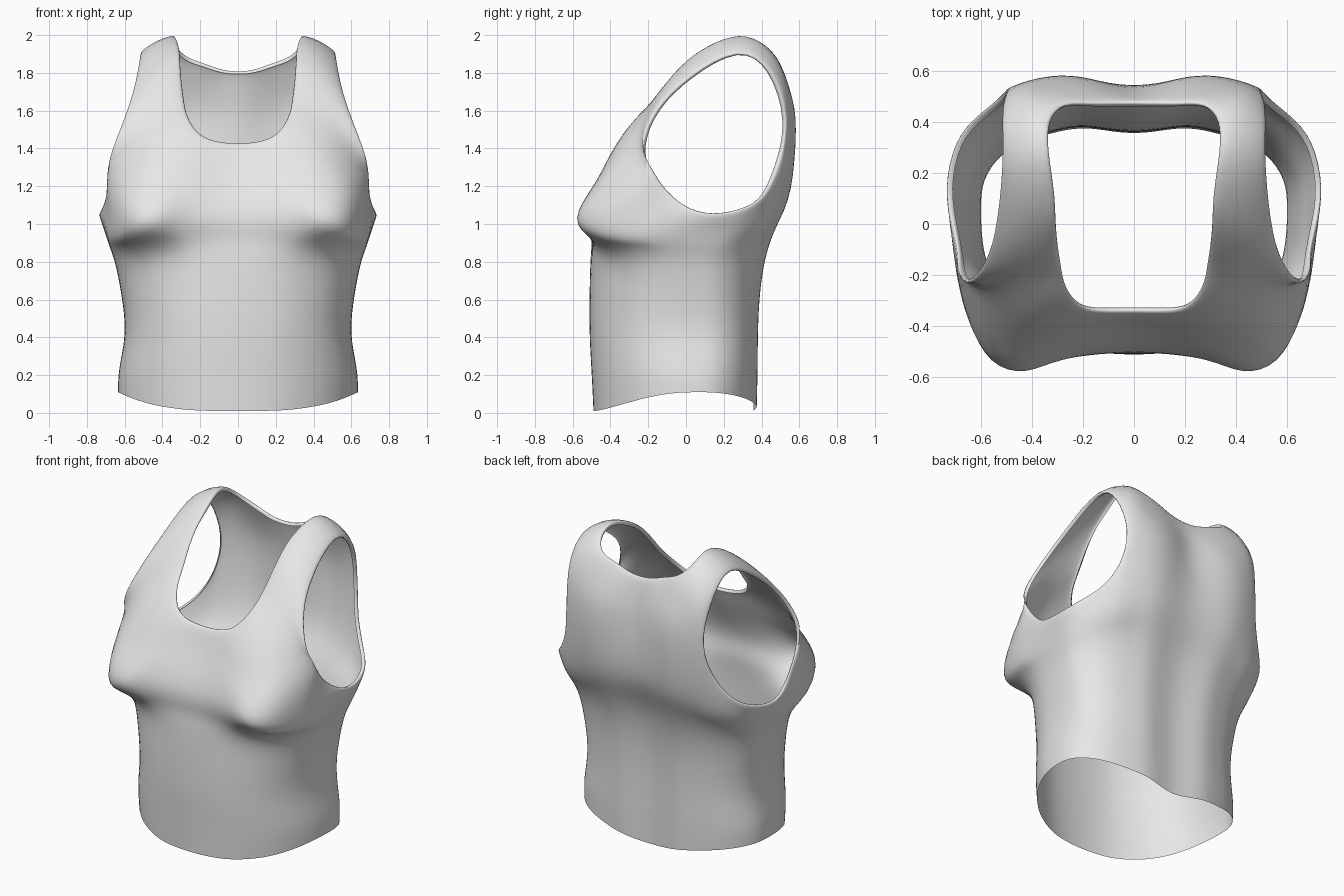
import bpy, bmesh, math
from mathutils import Vector

cube = bpy.data.objects.get("Cube")
if cube:
    bpy.data.objects.remove(cube)

# Left half of the yoke, from front centre over the shoulder to back centre
neckline = [(0, -.35, 1.42), (.11, -.35, 1.43), (.21, -.335, 1.47), (.28, -.265, 1.56),
            (.305, -.18, 1.65), (.315, -.1, 1.75), (.32, 0, 1.86), (.325, .12, 1.94),
            (.345, .28, 1.995), (.34, .41, 1.95), (.28, .48, 1.88), (.18, .485, 1.84),
            (.09, .485, 1.81), (0, .485, 1.8)]
strap_middle = [(0, -.395, 1.31), (.15, -.405, 1.32), (.28, -.415, 1.34), (.41, -.37, 1.4),
                (.5, -.295, 1.46), (.48, -.2, 1.6), (.445, -.1, 1.74), (.42, .06, 1.89),
                (.43, .28, 1.97), (.42, .46, 1.89), (.39, .535, 1.75), (.25, .55, 1.7),
                (.13, .535, 1.68), (0, .515, 1.67)]
yoke_edge = [(0, -.445, 1.2), (.2, -.47, 1.2), (.38, -.49, 1.2), (.56, -.43, 1.22),
             (.68, -.205, 1.28), (.645, -.235, 1.43), (.575, -.155, 1.62), (.53, .02, 1.79),
             (.51, .27, 1.915), (.51, .45, 1.81), (.485, .535, 1.55), (.33, .58, 1.5),
             (.17, .57, 1.5), (0, .535, 1.5)]
# Lower rim of the armhole, front to back
underarm = [(.695, -.13, 1.17), (.715, -.02, 1.085), (.735, .14, 1.045),
            (.695, .32, 1.08), (.61, .425, 1.16), (.525, .495, 1.32)]
FRONT_CORNER, BACK_CORNER = 4, 10
angles = [0, 12, 25, 42, 58, 70, 81, 94, 108, 122, 134, 144, 156, 168, 180]

# Torso sections: front, side and back height, half width,
# front y, back y, front squareness, back squareness, bust
sections = [(1.05, .96, 1.2, .705, -.5, .565, 3.4, 2.8, .14),
            (.93, .88, 1, .68, -.5, .49, 2.9, 2.7, .065),
            (.82, .79, .82, .65, -.505, .43, 2.4, 2.6, 0),
            (.64, .62, .62, .617, -.51, .4, 2.3, 2.6, 0),
            (.42, .42, .42, .6, -.51, .39, 2.3, 2.6, 0),
            (.22, .24, .22, .628, -.5, .388, 2.2, 2.5, 0)]
hem_shape = (.635, -.49, .385, 2.1, 2.4, 0)
CENTRE_Y = .05


def section_point(angle, half_width, front, back, front_square, back_square, bust):
    """Point on a squared oval, with a bust bulge in front and a spine groove behind."""
    s, c = math.sin(math.radians(angle)), math.cos(math.radians(angle))
    power = 2 / (front_square if c > 0 else back_square)
    x = half_width * max(s, 0) ** power if 0 < angle < 180 else 0
    reach = abs(c) ** power
    if c > 0:
        y = CENTRE_Y + (front - CENTRE_Y) * reach
        y -= bust * math.exp(-((x - .53) / .22) ** 2) * (1 - s ** 6)
    else:
        y = CENTRE_Y + (back - CENTRE_Y) * reach
        y -= .03 * math.exp(-(x / .12) ** 2)
    return x, y, s, c


def torso_row(section):
    front_z, side_z, back_z, *shape = section
    row = []
    for angle in angles:
        x, y, s, c = section_point(angle, *shape)
        end_z = front_z if c > 0 else back_z
        row.append((x, y, side_z + (end_z - side_z) * c * c))
    return row


def hem_row():
    row = []
    for angle in angles:
        x, y, s, c = section_point(angle, *hem_shape)
        row.append((x, y, .01 + .1 * max(s, 0) ** (3 if c > 0 else 1)))
    return row


bm = bmesh.new()


def add_row(points):
    return [bm.verts.new(p) for p in points]


def bridge(a, b):
    """Quads between two rows of equal length."""
    for i in range(len(a) - 1):
        bm.faces.new((a[i], a[i + 1], b[i + 1], b[i]))


def face_outwards():
    """Consistent normals, with the front of the chest facing forwards."""
    bmesh.ops.recalc_face_normals(bm, faces=bm.faces[:])
    bm.faces.ensure_lookup_table()
    if bm.faces[0].normal.y > 0:
        bmesh.ops.reverse_faces(bm, faces=bm.faces[:])
    bm.normal_update()


# Yoke and straps
neck, middle, edge = add_row(neckline), add_row(strap_middle), add_row(yoke_edge)
bridge(neck, middle)
bridge(middle, edge)

# Torso down to the hem
arm_bottom = add_row(underarm)
upper = edge[:FRONT_CORNER + 1] + arm_bottom + edge[BACK_CORNER:]
for points in [torso_row(s) for s in sections] + [hem_row()]:
    lower = add_row(points)
    bridge(upper, lower)
    upper = lower
face_outwards()


# Rims folded inwards at neck and armhole
def fold(loop, closed):
    inner = []
    for v in loop:
        p = v.co - v.normal * .025
        if v.co.x == 0:
            p.x = 0
        inner.append(bm.verts.new(p))
    if closed:
        loop, inner = loop + loop[:1], inner + inner[:1]
    bridge(loop, inner)


fold(neck, False)
fold(edge[FRONT_CORNER:BACK_CORNER + 1] + arm_bottom[::-1], True)
face_outwards()

mesh = bpy.data.meshes.new("tank_top")
bm.to_mesh(mesh)
bm.free()
top = bpy.data.objects.new("tank_top", mesh)
bpy.context.collection.objects.link(top)

# Plain fabric
fabric = bpy.data.materials.new("light_grey_fabric")
fabric.use_nodes = True
colour = (.8, .8, .8, 1)
fabric.diffuse_color = colour
for node in fabric.node_tree.nodes:
    if node.type == 'BSDF_PRINCIPLED':
        node.inputs["Base Color"].default_value = colour
mesh.materials.append(fabric)
for polygon in mesh.polygons:
    polygon.use_smooth = True

mirror = top.modifiers.new("mirror", 'MIRROR')
mirror.use_clip = True
smooth = top.modifiers.new("smooth", 'SUBSURF')
smooth.levels = smooth.render_levels = 2

# Adjust the cage so that the smoothed cloth passes through the planned points
targets = [v.co.copy() for v in mesh.vertices]
for _ in range(4):
    bpy.context.view_layer.update()
    evaluated = top.evaluated_get(bpy.context.evaluated_depsgraph_get())
    result = evaluated.to_mesh()
    reached = [Vector(v.co) for v in result.vertices[:len(targets)]]
    evaluated.to_mesh_clear()
    for vertex, target, point in zip(mesh.vertices, targets, reached):
        step = target - point
        if step.length < .12:
            vertex.co += step * .8
        if target.x == 0:
            vertex.co.x = 0
    mesh.update()
